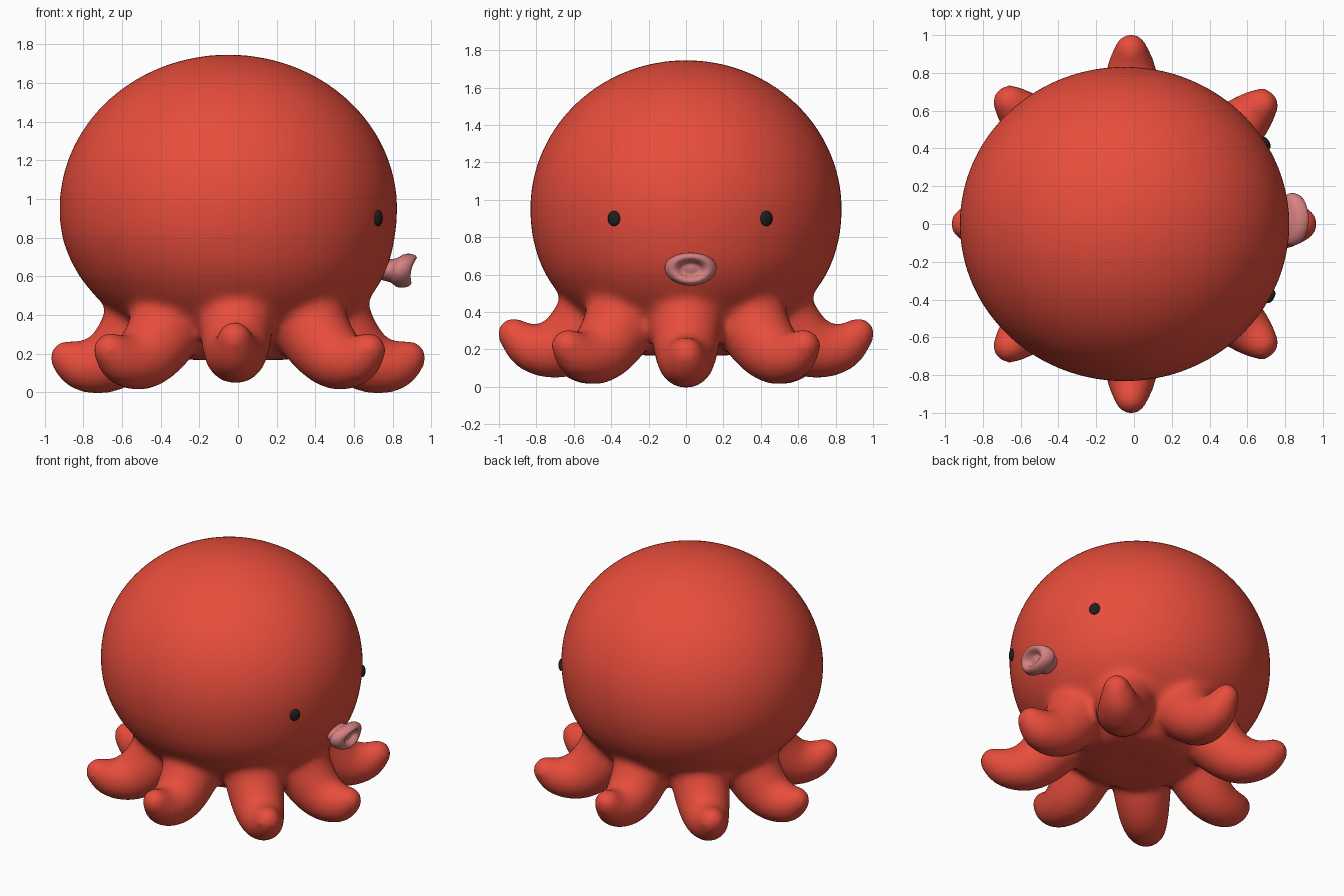
import bpy, bmesh, math
from mathutils import Vector, Matrix

cube = bpy.data.objects.get("Cube")
if cube:
    bpy.data.objects.remove(cube, do_unlink=True)


def material(name, rgb, rough=0.6):
    m = bpy.data.materials.new(name)
    m.use_nodes = True
    m.diffuse_color = (*rgb, 1)
    bsdf = m.node_tree.nodes["Principled BSDF"]
    bsdf.inputs["Base Color"].default_value = (*rgb, 1)
    bsdf.inputs["Roughness"].default_value = rough
    return m


red = material("coral red", (0.8, 0.074, 0.045))
pink = material("soft pink", (0.68, 0.22, 0.22))
black = material("eye black", (0.014, 0.014, 0.014))


def make_object(name, bm, mat):
    bmesh.ops.recalc_face_normals(bm, faces=bm.faces[:])
    for f in bm.faces:
        f.smooth = True
    me = bpy.data.meshes.new(name)
    bm.to_mesh(me)
    bm.free()
    me.materials.append(mat)
    ob = bpy.data.objects.new(name, me)
    bpy.context.collection.objects.link(ob)
    return ob


def lathe(bm, profile, segments, place):
    """Revolve (radius, height) pairs; place(angle, radius, height) gives the point."""
    rings = []
    for r, h in profile:
        n = 1 if r == 0 else segments
        rings.append([bm.verts.new(place(math.tau * i / segments, r, h)) for i in range(n)])
    for a, b in zip(rings, rings[1:]):
        for i in range(segments):
            j = (i + 1) % segments
            loop = [a[i % len(a)], a[j % len(a)], b[j % len(b)], b[i % len(b)]]
            bm.faces.new(list(dict.fromkeys(loop)))


def spline(points, t):
    """Catmull-Rom point along a list of vectors, t from 0 to 1."""
    s = t * (len(points) - 1)
    i = min(int(s), len(points) - 2)
    u = s - i
    p1, p2 = points[i], points[i + 1]
    p0 = points[i - 1] if i else 2 * p1 - p2
    p3 = points[i + 2] if i + 2 < len(points) else 2 * p2 - p1
    return 0.5 * (2 * p1 + (p2 - p0) * u + (2 * p0 - 5 * p1 + 4 * p2 - p3) * u * u
                  + (3 * p1 - p0 - 3 * p2 + p3) * u ** 3)


# Head: domed top, tapering to a soft underside between the arms
HEAD_Z, DOME = 0.95, 0.797
HEAD_X, HEAD_Y, SHIFT = 0.874, 0.834, -0.05
body = bmesh.new()
head_profile = [(0, 0.17), (0.25, 0.165), (0.42, 0.185), (0.53, 0.26), (0.63, 0.34), (0.73, 0.42),
                (0.82, 0.5), (0.895, 0.59), (0.945, 0.68), (0.98, 0.78), (0.996, 0.87)]
for k in range(25):
    a = math.pi / 2 * k / 24
    head_profile.append((math.cos(a) if k < 24 else 0, HEAD_Z + DOME * math.sin(a)))


def head_point(a, r, z):
    shift = SHIFT * min(1, max(0, (z - 0.2) / 0.6))
    return (HEAD_X * r * math.cos(a) + shift, HEAD_Y * r * math.sin(a), z)


lathe(body, head_profile, 64, head_point)

# Arms: (distance, height, thickness) along each curl, mirrored front to back
side_arm = [(0.46, 0.5, 0.2), (0.52, 0.32, 0.195), (0.65, 0.17, 0.165), (0.79, 0.135, 0.135), (0.885, 0.178, 0.093)]
cross_arm = [(0.46, 0.5, 0.2), (0.52, 0.35, 0.195), (0.66, 0.215, 0.168), (0.82, 0.205, 0.13), (0.925, 0.285, 0.088)]
diagonal_arm = [(0.46, 0.5, 0.2), (0.53, 0.32, 0.195), (0.68, 0.18, 0.165), (0.83, 0.165, 0.13), (0.925, 0.22, 0.093)]
arms = [(0, side_arm), (180, side_arm)]
for sign in (1, -1):
    arms += [(sign * 43, diagonal_arm), (sign * 91, cross_arm), (sign * 135.5, diagonal_arm)]
STEPS = 28
for degrees, points in arms:
    path = [Vector(p) for p in points]
    turn = math.radians(degrees)
    for i in range(STEPS + 1):
        d, z, r = spline(path, i / STEPS)
        spot = Matrix.Translation((d * math.cos(turn), d * math.sin(turn), z))
        bmesh.ops.create_icosphere(body, subdivisions=3, radius=r, matrix=spot)

# Fuse head and arms into one soft skin
body_ob = make_object("head_and_arms", body, red)
remesh = body_ob.modifiers.new("fuse", 'REMESH')
remesh.mode = 'VOXEL'
remesh.voxel_size = 0.02
remesh.use_smooth_shade = True
soften = body_ob.modifiers.new("soften", 'SMOOTH')
soften.factor = 0.5
soften.iterations = 26

# Eyes: shallow oval beads lying on the face
for name, y in (("right_eye", -0.385), ("left_eye", 0.43)):
    x = HEAD_X * math.sqrt(1 - (y / HEAD_Y) ** 2)
    facing = math.atan2(y / HEAD_Y ** 2, x / HEAD_X ** 2)
    bm = bmesh.new()
    place = (Matrix.Translation((x + SHIFT, y, 0.9)) @ Matrix.Rotation(facing, 4, 'Z')
             @ Matrix.Diagonal((0.018, 0.037, 0.041, 1)))
    bmesh.ops.create_uvsphere(bm, u_segments=16, v_segments=10, radius=1, matrix=place)
    make_object(name, bm, black)

# Mouth: short oval neck with a plump lip and recessed centre
mouth = bmesh.new()
lip_profile = [(0, -0.06), (0.66, -0.06), (0.66, 0.015), (0.78, 0.04), (0.98, 0.055), (1.06, 0.085),
               (1.0, 0.117), (0.84, 0.136), (0.64, 0.132), (0.48, 0.108), (0.38, 0.088), (0.2, 0.092), (0, 0.094)]
tilt = Matrix.Translation((0.775, 0.025, 0.63)) @ Matrix.Rotation(math.radians(12), 4, 'Y')


def lip_point(a, r, h):
    y, z = 0.136 * r * math.cos(a), 0.088 * r * math.sin(a)
    return tilt @ Vector((h - 1.5 * y * y, y, z + 0.2 * max(h, 0)))


lathe(mouth, lip_profile, 24, lip_point)
mouth_ob = make_object("mouth", mouth, pink)
rounding = mouth_ob.modifiers.new("round", 'SUBSURF')
rounding.levels = rounding.render_levels = 1
